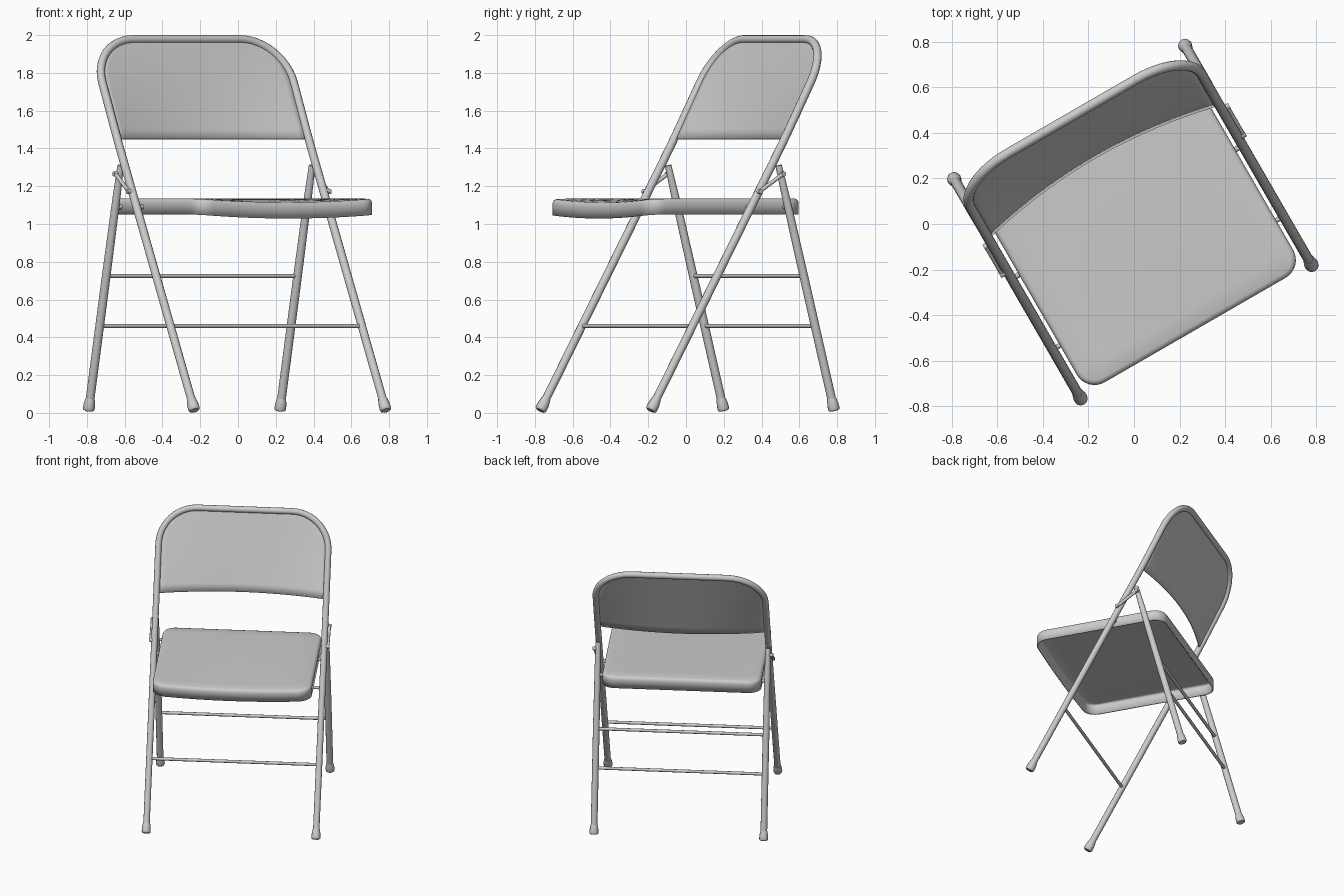
import bpy, bmesh, math
from mathutils import Vector

if "Cube" in bpy.data.objects:
    bpy.data.objects.remove(bpy.data.objects["Cube"])

TURN = math.radians(30)      # whole chair is turned about z
U = 0.585                    # half width of the leg frames
R = 0.022                    # main tube radius
TOP = 2.0 - R


def frame_v(z):
    """Depth of the leaning front frame at height z."""
    return -0.56 + 0.569 * z if z < 1.45 else 0.265 + 0.53 * (z - 1.45)


def rear_v(z):
    return 0.572 - 0.262 * z


def place(ob):
    bpy.context.collection.objects.link(ob)
    ob.rotation_euler = (0, 0, TURN)
    return ob


def tube(name, pts, radius, radii=None, res=4):
    cu = bpy.data.curves.new(name, 'CURVE')
    cu.dimensions = '3D'
    cu.bevel_depth = radius
    cu.bevel_resolution = res
    cu.use_fill_caps = True
    sp = cu.splines.new('POLY')
    sp.points.add(len(pts) - 1)
    for i, p in enumerate(pts):
        sp.points[i].co = (*p, 1)
        sp.points[i].radius = radii[i] if radii else 1
    sp.use_smooth = True
    return place(bpy.data.objects.new(name, cu))


def mesh(name, bm, angle=40):
    bmesh.ops.recalc_face_normals(bm, faces=bm.faces)
    me = bpy.data.meshes.new(name)
    bm.to_mesh(me)
    bm.free()
    ob = place(bpy.data.objects.new(name, me))
    bpy.ops.object.select_all(action='DESELECT')
    bpy.context.view_layer.objects.active = ob
    ob.select_set(True)
    bpy.ops.object.shade_smooth_by_angle(angle=math.radians(angle))
    return ob


# Front frame: one bent tube from foot to foot over the backrest
RC = 0.26                    # bend radius at the top corners
SLOPE = math.hypot(1, 0.53)
DZ = RC / SLOPE              # bend radius measured in height


def half_width(z):
    t = max(0.0, (z - (TOP - DZ)) / DZ)
    return U - RC + RC * math.sqrt(max(0.0, 1 - t * t))


side = [(U, frame_v(z), z) for z in (0.03, 0.8, 1.4, 1.5)]
for i in range(13):
    a = math.pi / 2 * i / 12
    z = TOP - DZ + DZ * math.sin(a)
    side.append((U - RC + RC * math.cos(a), frame_v(z), z))
tube("front_frame", side + [(-x, y, z) for x, y, z in reversed(side)], R)

# Backrest panel: thin sheet bowed backwards, most at its lower edge
bm = bmesh.new()
NU, NZ = 24, 16
rows = []
for j in range(NZ + 1):
    t = math.sin(math.pi / 2 * j / NZ)
    z = 1.45 + (TOP - 1.45) * t
    w = half_width(z)
    row = []
    for i in range(NU + 1):
        k = -1 + 2 * i / NU
        row.append(bm.verts.new((k * w, frame_v(z) + 0.072 * (1 - k * k) * (1 - t), z)))
    rows.append(row)
for a, b in zip(rows, rows[1:]):
    for i in range(NU):
        bm.faces.new((a[i], a[i + 1], b[i + 1], b[i]))
panel = mesh("backrest_panel", bm)
sol = panel.modifiers.new("thickness", 'SOLIDIFY')
sol.thickness = 0.008
sol.offset = 0

# Seat: open-bottomed pressed pan with a dipped front edge
HW, VF, VB, CR = 0.548, -0.537, 0.41, 0.09


def outline(inset):
    w, f, b, r = HW - inset, VF + inset, VB - inset, CR - inset
    pts = []
    corners = [(w - r, b - r, 0), (-w + r, b - r, 90), (-w + r, f + r, 180), (w - r, f + r, 270)]
    for n, (cx, cy, a0) in enumerate(corners):
        for i in range(9):
            a = math.radians(a0 + 90 * i / 8)
            pts.append(Vector((cx + r * math.cos(a), cy + r * math.sin(a))))
        nx, ny, na = corners[(n + 1) % 4]
        a = math.radians(na)
        end = Vector((nx + r * math.cos(a), ny + r * math.sin(a)))
        start = pts[-1].copy()
        pts += [start.lerp(end, i / 12) for i in range(1, 12)]
    return pts


def dip(p):
    t = max(0.0, min(1.0, (VB - p.y) / (VB - VF)))
    return -0.021 * (1 - min(1, (p.x / HW) ** 2)) * t * t


rings = [(outline(d), z) for d, z in
         ((0, 1.05), (0, 1.112), (0.003, 1.123), (0.01, 1.131), (0.022, 1.135))]
mid = Vector((0, (VF + VB) / 2))
rings += [([mid.lerp(p, k) for p in outline(0.022)], 1.135) for k in (0.85, 0.65, 0.45, 0.22)]
bm = bmesh.new()
loops = [[bm.verts.new((p.x, p.y, z + dip(p))) for p in pts] for pts, z in rings]
n = len(loops[0])
for a, b in zip(loops, loops[1:]):
    for i in range(n):
        bm.faces.new((a[i], a[(i + 1) % n], b[(i + 1) % n], b[i]))
c = bm.verts.new((0, mid.y, 1.135 + dip(mid)))
for i in range(n):
    bm.faces.new((loops[-1][i], loops[-1][(i + 1) % n], c))
# make sure the pan's top faces up so the thickness goes inwards
bmesh.ops.recalc_face_normals(bm, faces=bm.faces)
if c.link_faces[0].normal.z < 0:
    bmesh.ops.reverse_faces(bm, faces=bm.faces)
me = bpy.data.meshes.new("seat")
bm.to_mesh(me)
bm.free()
seat = place(bpy.data.objects.new("seat", me))
bpy.context.view_layer.objects.active = seat
seat.select_set(True)
bpy.ops.object.shade_smooth_by_angle(angle=math.radians(40))
sol = seat.modifiers.new("thickness", 'SOLIDIFY')
sol.thickness = 0.008
sol.offset = -1

# Parts repeated on both sides
for s, tag in ((1, "right"), (-1, "left")):
    # rear leg, narrowing towards its top
    tube("rear_leg_" + tag, [(s * U, rear_v(z), z) for z in (0.03, 0.7, 1.15, 1.31)],
         0.023, (1, 1, 0.9, 0.75))
    # flared rubber feet following each leg
    for part, fn in (("front", frame_v), ("rear", rear_v)):
        prof = [(0.012, 0.75), (0.016, 0.95), (0.024, 1.0), (0.045, 0.97), (0.07, 0.82), (0.078, 0.74)]
        tube(f"{part}_foot_{tag}", [(s * U, fn(z), z) for z, _ in prof], 0.031, [r for _, r in prof])
    # folding link on the outside, with rivets
    up, low = (s * 0.61, rear_v(1.265), 1.265), (s * 0.61, frame_v(1.175) - 0.01, 1.172)
    tube("folding_link_" + tag, [up, low], 0.011, res=2)
    for nm, p in (("upper", up), ("lower", low)):
        tube(f"link_rivet_{nm}_{tag}", [(s * 0.58, p[1], p[2]), (s * 0.622, p[1], p[2])], 0.013, res=2)
    # pins joining the seat to the legs
    for nm, fn in (("front", frame_v), ("rear", rear_v)):
        tube(f"seat_pin_{nm}_{tag}", [(s * 0.54, fn(1.09), 1.09), (s * 0.58, fn(1.09), 1.09)], 0.012, res=2)

# Cross bars
for name, fn, z in (("front_cross_bar", frame_v, 0.46),
                    ("rear_lower_cross_bar", rear_v, 0.46),
                    ("rear_upper_cross_bar", rear_v, 0.725)):
    tube(name, [(-U, fn(z), z), (U, fn(z), z)], 0.011, res=3)
